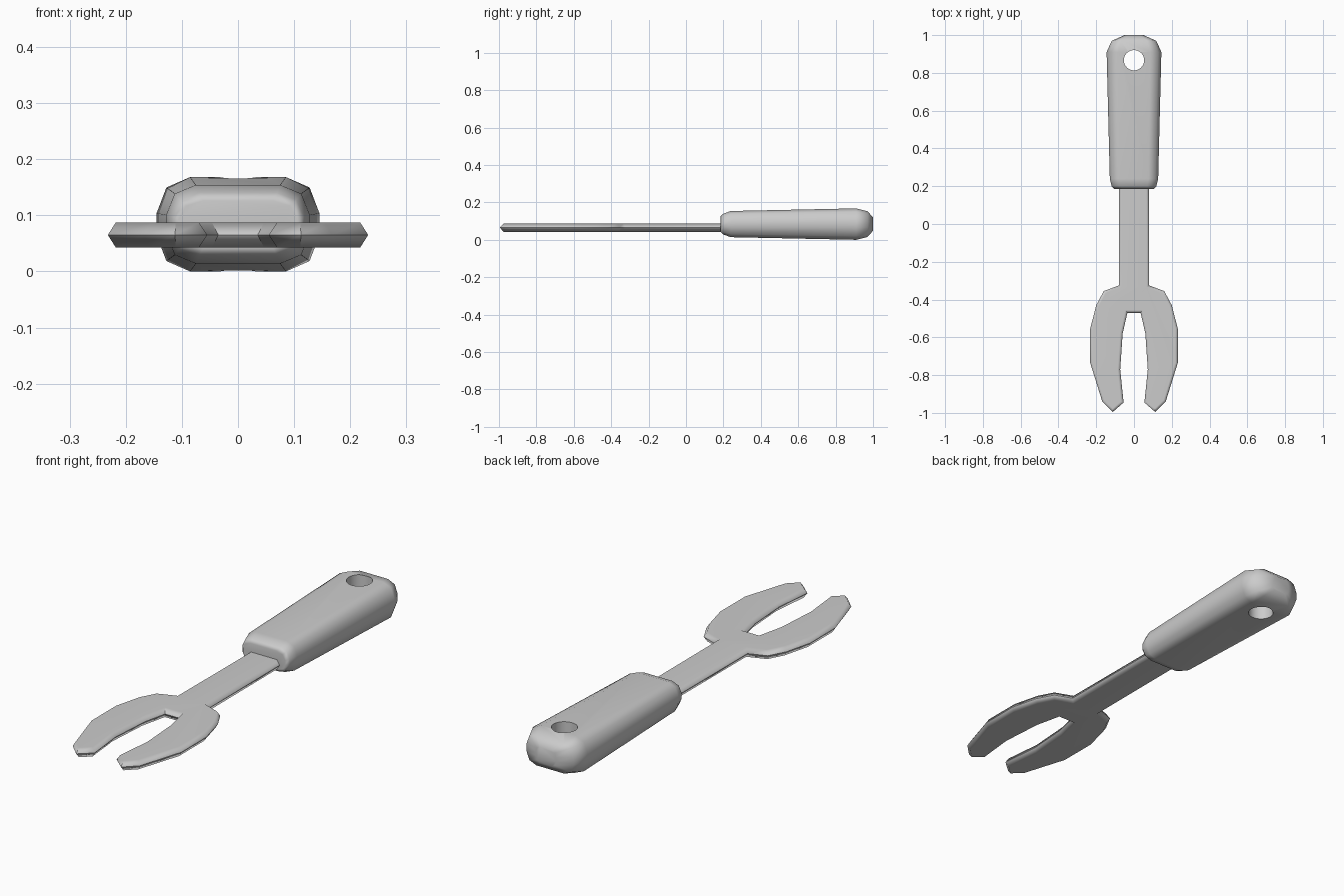
import bpy, bmesh, math
from mathutils import Vector

cube = bpy.data.objects.get("Cube")
if cube:
    bpy.data.objects.remove(cube, do_unlink=True)

grey = bpy.data.materials.new("plain_grey")
grey.use_nodes = True
colour = (0.6, 0.6, 0.6, 1)
grey.diffuse_color = colour
grey.node_tree.nodes["Principled BSDF"].inputs["Base Color"].default_value = colour


def loft(name, rings):
    """Skin closed rings of points and cap both ends."""
    bm = bmesh.new()
    loops = [[bm.verts.new(p) for p in ring] for ring in rings]
    n = len(loops[0])
    for a, b in zip(loops, loops[1:]):
        for i in range(n):
            j = (i + 1) % n
            bm.faces.new((a[i], a[j], b[j], b[i]))
    bm.faces.new(loops[0][::-1])
    bm.faces.new(loops[-1])
    bmesh.ops.recalc_face_normals(bm, faces=bm.faces)
    mesh = bpy.data.meshes.new(name)
    bm.to_mesh(mesh)
    bm.free()
    mesh.materials.append(grey)
    obj = bpy.data.objects.new(name, mesh)
    bpy.context.collection.objects.link(obj)
    return obj


def select(obj):
    bpy.ops.object.select_all(action='DESELECT')
    obj.select_set(True)
    bpy.context.view_layer.objects.active = obj


def smooth(obj, angle):
    select(obj)
    bpy.ops.object.shade_smooth_by_angle(angle=math.radians(angle))
    mod = obj.modifiers.new("even_shading", 'WEIGHTED_NORMAL')
    mod.keep_sharp = True


def inset(points, d):
    """Move a counter-clockwise outline inward by d."""
    out = []
    for i, p in enumerate(points):
        e1 = (p - points[i - 1]).normalized()
        e2 = (points[(i + 1) % len(points)] - p).normalized()
        n1, n2 = Vector((-e1.y, e1.x)), Vector((-e2.y, e2.x))
        out.append(p + (n1 + n2) * d / (1 + n1.dot(n2)))
    return out


# Fork: one half of the outline, mirrored, with a bevelled rim
half = [(0.035, -0.47), (0.06, -0.58), (0.073, -0.77), (0.055, -0.945),
        (0.112, -0.995), (0.168, -0.94), (0.232, -0.735), (0.232, -0.555),
        (0.2, -0.43), (0.16, -0.355), (0.08, -0.325), (0.078, 0.25)]
outline = [Vector(p) for p in half] + [Vector((-x, y)) for x, y in half[::-1]]
rim = inset(outline, 0.014)
fork = loft("fork_and_shaft", [[(p.x, p.y, z) for p in pts]
            for pts, z in ((rim, 0.043), (outline, 0.065), (rim, 0.087))])
smooth(fork, 60)

# Handle: rounded cross-section lofted along y
quarter = [(1, 0.24), (0.88, 0.78), (0.59, 1)]
section = (quarter + [(-x, z) for x, z in quarter[::-1]]
           + [(-x, -z) for x, z in quarter] + [(x, -z) for x, z in quarter[::-1]])
stations = [(0.185, 0.105, 0.042), (0.2, 0.118, 0.056), (0.24, 0.128, 0.07),
            (0.91, 0.145, 0.084), (0.97, 0.118, 0.069), (1.0, 0.05, 0.036)]
handle = loft("handle", [[(x * w, y, 0.084 + z * h) for x, z in section]
              for y, w, h in stations])

# Hanging hole through the handle
bpy.ops.mesh.primitive_cylinder_add(vertices=24, radius=0.054, depth=0.5,
                                    location=(0, 0.867, 0.084))
cutter = bpy.context.object
cutter.name = "hole_cutter"
cutter.hide_render = True
cutter.data.materials.append(grey)
cut = handle.modifiers.new("hanging_hole", 'BOOLEAN')
cut.operation = 'DIFFERENCE'
cut.solver = 'EXACT'
cut.object = cutter
select(handle)
bpy.ops.object.modifier_apply(modifier=cut.name)
bpy.data.objects.remove(cutter, do_unlink=True)
smooth(handle, 60)
